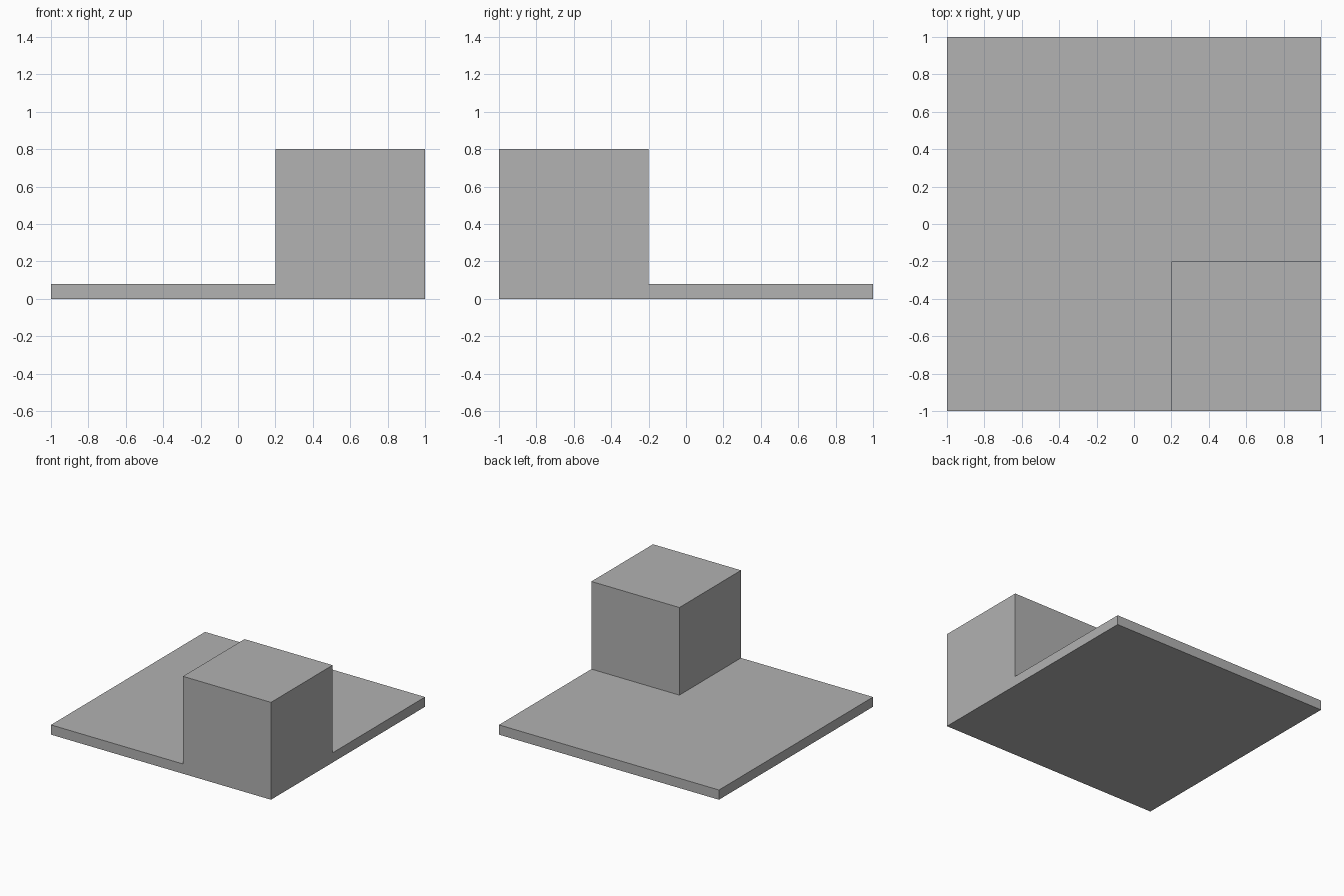
import bpy
import bmesh
from mathutils import Matrix, Vector

cube = bpy.data.objects.get("Cube")
if cube:
    bpy.data.objects.remove(cube, do_unlink=True)

PLATE_H, BLOCK_TOP = 0.08, 0.8
INNER_X, INNER_Y = 0.2, -0.2

# Single grey material
grey = bpy.data.materials.new("plain grey")
grey.use_nodes = True
colour = (0.445, 0.445, 0.445, 1)
grey.diffuse_color = colour
grey.node_tree.nodes["Principled BSDF"].inputs["Base Color"].default_value = colour

# Thin square plate
bm = bmesh.new()
bmesh.ops.create_cube(bm, size=1, matrix=Matrix.Translation((0, 0, PLATE_H / 2))
                      @ Matrix.Diagonal((2, 2, PLATE_H, 1)))

# Cut the plate along the two inner sides of the block
for point, normal in (((INNER_X, 0, 0), (1, 0, 0)), ((0, INNER_Y, 0), (0, 1, 0))):
    bmesh.ops.bisect_plane(bm, geom=bm.verts[:] + bm.edges[:] + bm.faces[:],
                           plane_co=point, plane_no=normal)

# Raise the front left corner into a block
corner = [f for f in bm.faces if f.normal.z > 0.9
          and f.calc_center_median().x > INNER_X
          and f.calc_center_median().y < INNER_Y]
raised = bmesh.ops.extrude_discrete_faces(bm, faces=corner)["faces"]
bmesh.ops.translate(bm, verts=list({v for f in raised for v in f.verts}),
                    vec=Vector((0, 0, BLOCK_TOP - PLATE_H)))

# Merge coplanar faces into clean flat sides
bmesh.ops.remove_doubles(bm, verts=bm.verts[:], dist=0.0001)
bmesh.ops.dissolve_limit(bm, angle_limit=0.01, verts=bm.verts[:], edges=bm.edges[:])
bmesh.ops.recalc_face_normals(bm, faces=bm.faces[:])

mesh = bpy.data.meshes.new("plate_with_corner_block")
bm.to_mesh(mesh)
bm.free()
mesh.materials.append(grey)
bpy.context.collection.objects.link(bpy.data.objects.new("plate_with_corner_block", mesh))
